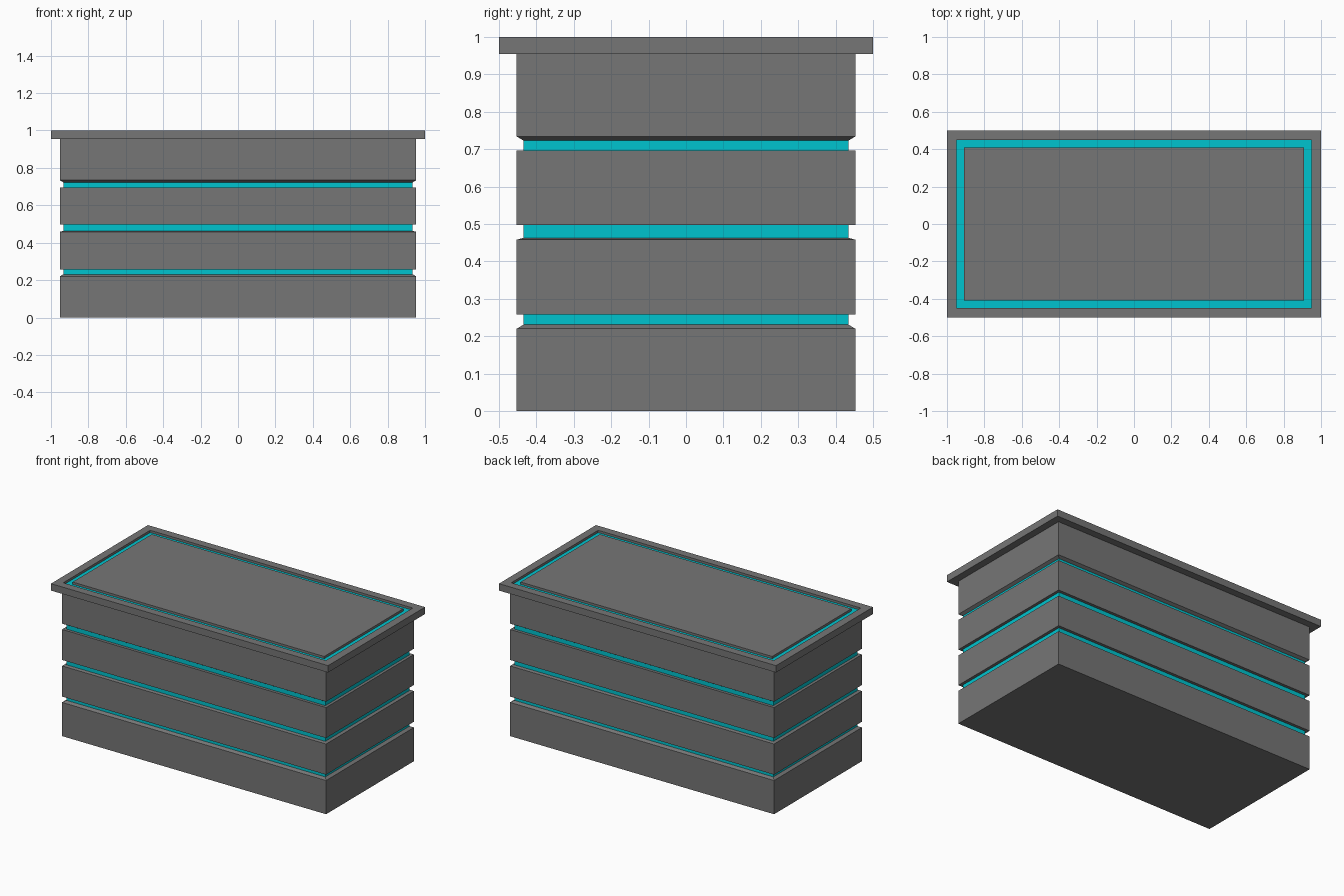
import bpy, bmesh

if "Cube" in bpy.data.objects:
    bpy.data.objects.remove(bpy.data.objects["Cube"])

grey = bpy.data.materials.new("grey")
grey.diffuse_color = (0.18, 0.18, 0.18, 1)
grey.use_nodes = True
grey.node_tree.nodes["Principled BSDF"].inputs["Base Color"].default_value = grey.diffuse_color
cyan = bpy.data.materials.new("cyan_glow")
cyan.diffuse_color = (0.0, 0.55, 0.62, 1)
cyan.use_nodes = True
cyan.node_tree.nodes["Principled BSDF"].inputs["Base Color"].default_value = cyan.diffuse_color


def loft(name, profile, cap_start=False, cap_end=False):
    """Skin rectangles given as (inset from 2 x 1 outline, z, cyan strip after it)."""
    bm = bmesh.new()
    rings = []
    for inset, z, _ in profile:
        x, y = 1 - inset, 0.5 - inset
        rings.append([bm.verts.new((sx * x, sy * y, z))
                      for sx, sy in ((-1, -1), (1, -1), (1, 1), (-1, 1))])
    for (_, _, glow), low, high in zip(profile, rings, rings[1:]):
        for i in range(4):
            j = (i + 1) % 4
            face = bm.faces.new((low[i], low[j], high[j], high[i]))
            face.material_index = int(glow)
    if cap_start:
        bm.faces.new(rings[0][::-1])
    if cap_end:
        bm.faces.new(rings[-1])
    mesh = bpy.data.meshes.new(name)
    bm.to_mesh(mesh)
    bm.free()
    mesh.materials.append(grey)
    mesh.materials.append(cyan)
    obj = bpy.data.objects.new(name, mesh)
    bpy.context.collection.objects.link(obj)
    return obj


WALL, GROOVE = 0.047, 0.066

# Crate body: straight walls with three recessed glowing bands
# each band: lower lip, glow start, glow end, upper lip
bands = [(0.22, 0.231, 0.258, 0.258),
         (0.458, 0.463, 0.497, 0.497),
         (0.696, 0.696, 0.723, 0.734)]
body = [(WALL, 0, False)]
for lip_low, glow_low, glow_high, lip_high in bands:
    body += [(WALL, lip_low, False), (GROOVE, glow_low, True),
             (GROOVE, glow_high, False), (WALL, lip_high, False)]
body.append((WALL, 0.955, False))
loft("crate_body", body, cap_start=True)

# Lid: overhanging slab with a glowing channel sunk into the top
loft("lid", [(WALL, 0.955, False), (0, 0.955, False), (0, 1, False),
             (0.052, 1, False), (0.052, 0.985, True),
             (0.092, 0.985, False), (0.092, 1, False)], cap_end=True)
